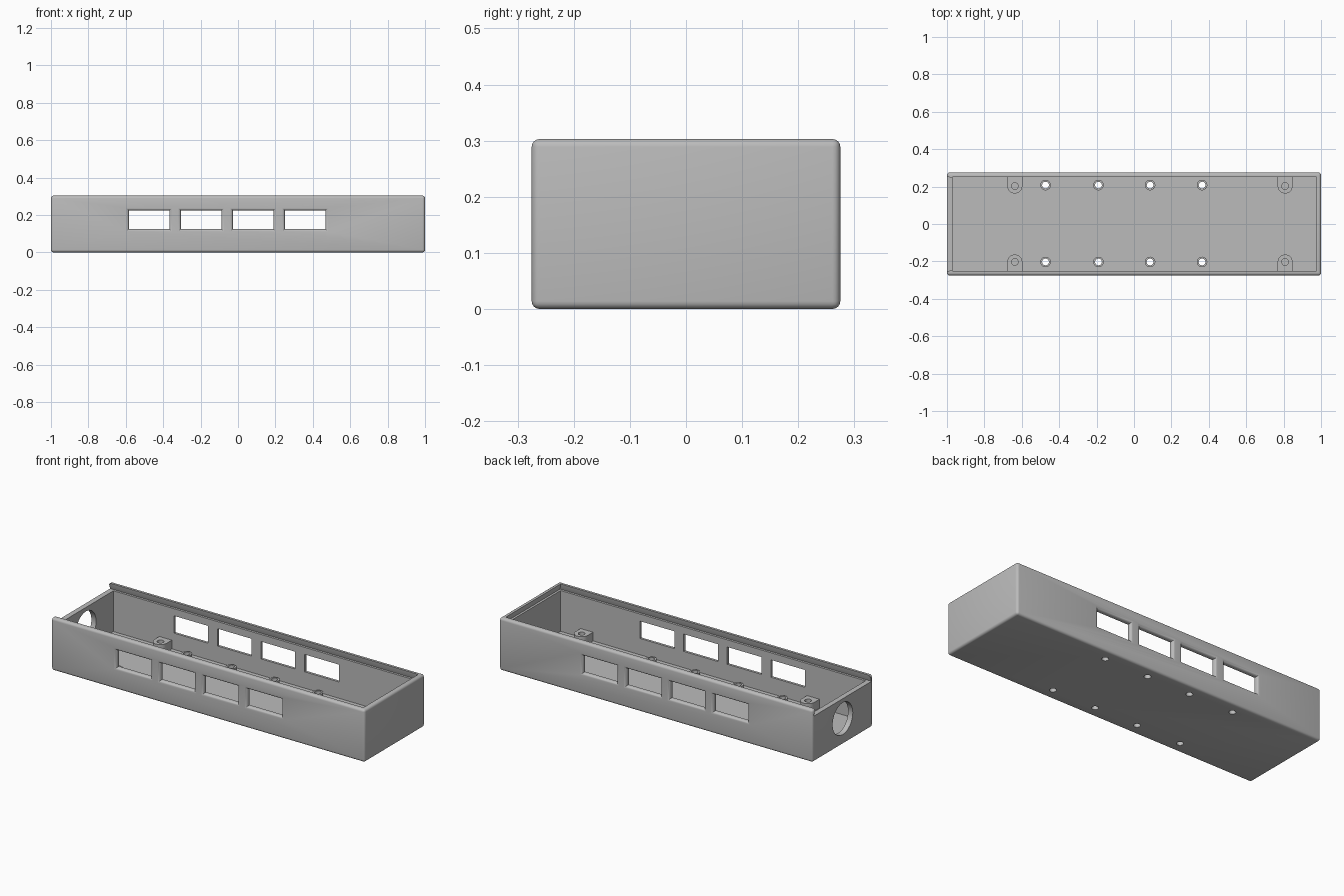
import bpy, bmesh, math

if "Cube" in bpy.data.objects:
    bpy.data.objects.remove(bpy.data.objects["Cube"])

W, D, H = 1.0, 0.275, 0.303        # half length, half depth, height
IN_X0, IN_X1, IN_Y = -0.97, 0.975, 0.25
FLOOR, GROOVE = 0.03, 0.265
SEG = 32

grey = bpy.data.materials.new("light grey")
grey.diffuse_color = (0.5, 0.5, 0.5, 1)
grey.use_nodes = True
grey.node_tree.nodes["Principled BSDF"].inputs["Base Color"].default_value = grey.diffuse_color


def loft(name, rings):
    """Closed solid through a list of rings with equal point counts."""
    bm = bmesh.new()
    rows = [[bm.verts.new(p) for p in r] for r in rings]
    n = len(rows[0])
    for a, b in zip(rows, rows[1:]):
        for i in range(n):
            j = (i + 1) % n
            bm.faces.new((a[i], a[j], b[j], b[i]))
    bm.faces.new(rows[0][::-1])
    bm.faces.new(rows[-1])
    bmesh.ops.recalc_face_normals(bm, faces=bm.faces)
    me = bpy.data.meshes.new(name)
    bm.to_mesh(me)
    bm.free()
    me.materials.append(grey)
    ob = bpy.data.objects.new(name, me)
    bpy.context.collection.objects.link(ob)
    return ob


def rect(x0, x1, y0, y1, z):
    return [(x0, y0, z), (x1, y0, z), (x1, y1, z), (x0, y1, z)]


def circle(x, y, z, r):
    return [(x + r * math.cos(2 * math.pi * i / SEG),
             y + r * math.sin(2 * math.pi * i / SEG), z) for i in range(SEG)]


def select(ob):
    bpy.ops.object.select_all(action='DESELECT')
    ob.select_set(True)
    bpy.context.view_layer.objects.active = ob


def apply(ob, mod):
    select(ob)
    bpy.ops.object.modifier_apply(modifier=mod.name)


def cut(ob, cutter):
    cutter.hide_render = True
    m = ob.modifiers.new("cut", 'BOOLEAN')
    m.operation, m.solver, m.object = 'DIFFERENCE', 'EXACT', cutter
    apply(ob, m)
    bpy.data.objects.remove(cutter, do_unlink=True)


def smooth(ob):
    select(ob)
    bpy.ops.object.shade_smooth_by_angle(angle=math.radians(35))


# Rounded outer block of the tray
tray = loft("tray", [rect(-W, W, -D, D, 0), rect(-W, W, -D, D, H)])
bev = tray.modifiers.new("round", 'BEVEL')
bev.width, bev.segments = 0.014, 4
apply(tray, bev)

# Inner cavity
cut(tray, loft("cavity", [rect(IN_X0, IN_X1, -IN_Y, IN_Y, FLOOR),
                          rect(IN_X0, IN_X1, -IN_Y, IN_Y, 0.5)]))

# Dovetail groove for a sliding lid, open at the left end
cut(tray, loft("lid_groove", [rect(-1.1, 0.988, -0.263, 0.263, GROOVE),
                              rect(-1.1, 0.969, -0.244, 0.244, 0.32)]))

# Windows through both long walls, rounded on the outside
R = 0.014
for cx in (-0.475, -0.197, 0.081, 0.359):
    half = []
    for k in range(5):
        a = k / 4 * math.pi / 2
        half.append((D - R + R * math.sin(a), R * (1 - math.cos(a))))
    half.append((D + 0.02, R))
    steps = [(-y, o) for y, o in reversed(half)] + half
    rings = []
    for y, o in steps:
        x0, x1, z0, z1 = cx - 0.109 - o, cx + 0.109 + o, 0.124 - o, 0.224 + o
        rings.append([(x0, y, z0), (x1, y, z0), (x1, y, z1), (x0, y, z1)])
    cut(tray, loft("window", rings))

# Round cable opening in the left end wall
ring = circle(0, 0.15, 0, 0.092)
cut(tray, loft("cable_hole", [[(x, y, z) for y, z, _ in ring] for x in (-1.1, -0.9)]))

# Hollow standoffs with screw holes through the floor
for x in (-0.473, -0.19, 0.086, 0.364):
    for y in (-0.203, 0.208):
        cut(tray, loft("screw_hole", [circle(x, y, -0.1, 0.018), circle(x, y, 0.1, 0.018)]))
        post = loft("standoff", [circle(x, y, FLOOR, 0.028), circle(x, y, 0.052, 0.028)])
        cut(post, loft("screw_hole", [circle(x, y, -0.1, 0.018), circle(x, y, 0.1, 0.018)]))
        smooth(post)

# Round-nosed mounting bosses against the long walls, with blind holes
for x in (-0.637, 0.808):
    for s in (-1, 1):
        yc, r = 0.203, 0.04
        prof = [(x - r, s * IN_Y)]
        for i in range(17):
            a = math.pi + math.pi * i / 16
            prof.append((x + r * math.cos(a), s * (yc + r * math.sin(a))))
        prof.append((x + r, s * IN_Y))
        boss = loft("mounting_boss", [[(px, py, z) for px, py in prof] for z in (FLOOR, 0.08)])
        cut(boss, loft("blind_hole", [circle(x, s * yc, 0.04, 0.018), circle(x, s * yc, 0.2, 0.018)]))
        smooth(boss)

smooth(tray)
